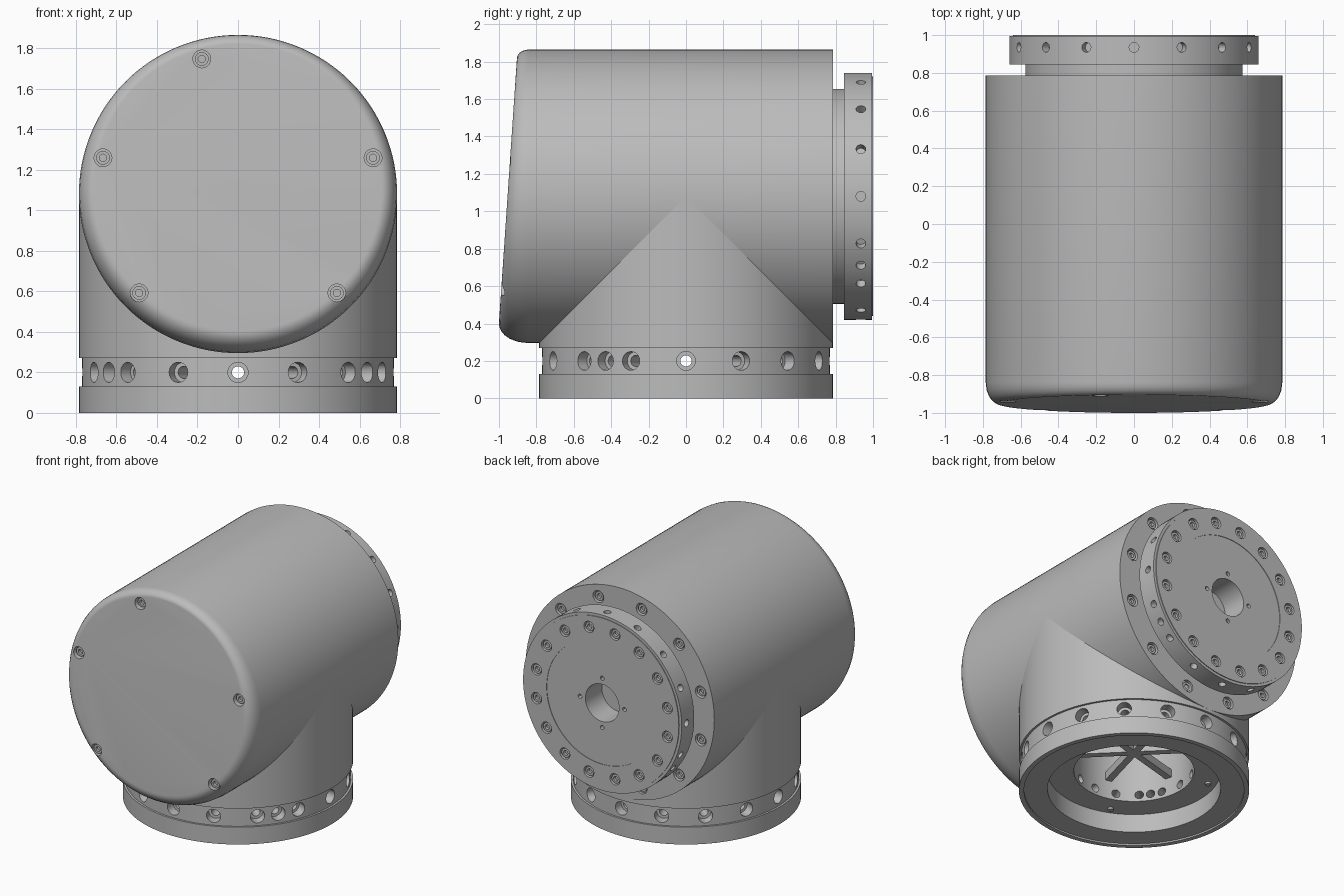
import bpy, bmesh, math
from math import cos, sin, pi, radians
from mathutils import Matrix

cube = bpy.data.objects.get("Cube")
if cube:
    bpy.data.objects.remove(cube)

grey = bpy.data.materials.new("machined_grey")
grey.use_nodes = True
COLOUR = (0.5, 0.5, 0.5, 1)
grey.diffuse_color = COLOUR
grey.node_tree.nodes["Principled BSDF"].inputs["Base Color"].default_value = COLOUR

R, AXIS_Z, SEAM = 0.785, 1.08, 0.84
UP = Matrix.Identity(4)
CENTRE = Matrix.Translation((0, 0, AXIS_Z))
BACK = CENTRE @ Matrix.Rotation(-pi / 2, 4, 'X')    # local z points to +y
FRONT = CENTRE @ Matrix.Rotation(pi / 2, 4, 'X')    # local z points to -y


def lathe(name, profile, frames=(UP,), segs=96, loop=False):
    """Revolve (radius, height) points about local z, once per frame."""
    bm = bmesh.new()
    for m in frames:
        rings = []
        for r, h in profile:
            count = segs if r > 0 else 1
            rings.append([bm.verts.new(m @ Matrix.Rotation(2 * pi * i / segs, 4, 'Z')
                                       @ Matrix.Translation((r, 0, h)).to_translation())
                          for i in range(count)])
        pairs = list(zip(rings, rings[1:]))
        if loop:
            pairs.append((rings[-1], rings[0]))
        for a, b in pairs:
            for i in range(segs):
                j = (i + 1) % segs
                quad = [a[i % len(a)], a[j % len(a)], b[j % len(b)], b[i % len(b)]]
                bm.faces.new(list(dict.fromkeys(quad)))
    bmesh.ops.recalc_face_normals(bm, faces=bm.faces)
    return make(name, bm)


def make(name, bm):
    mesh = bpy.data.meshes.new(name)
    bm.to_mesh(mesh)
    bm.free()
    obj = bpy.data.objects.new(name, mesh)
    bpy.context.collection.objects.link(obj)
    mesh.materials.append(grey)
    return obj


def select(obj):
    bpy.ops.object.select_all(action='DESELECT')
    obj.select_set(True)
    bpy.context.view_layer.objects.active = obj


def cut(obj, cutter):
    cutter.hide_render = True
    mod = obj.modifiers.new("cut", 'BOOLEAN')
    mod.operation, mod.solver, mod.object = 'DIFFERENCE', 'EXACT', cutter
    select(obj)
    bpy.ops.object.modifier_apply(modifier=mod.name)
    bpy.data.objects.remove(cutter)


def spaced(n, phase=0):
    return [phase + 360 * i / n for i in range(n)]


def axial(base, angles, r, h):
    """Frames on a bolt circle, pointing along the base axis."""
    return [base @ Matrix.Translation((r * cos(radians(a)), r * sin(radians(a)), h))
            for a in angles]


def radial(base, angles, h):
    """Frames on the base axis, pointing outwards."""
    return [base @ Matrix.Translation((0, 0, h)) @ Matrix.Rotation(radians(a), 4, 'Z')
            @ Matrix.Rotation(pi / 2, 4, 'Y') for a in angles]


def drill(r, low, high):
    return [(0, low), (r, low), (r, high), (0, high)]


def face_y(z):
    return -1 + 0.068 * (z - 0.405)


SCREW = [(0, -0.03), (0.018, -0.03), (0.018, -0.01), (0.034, -0.01),
         (0.034, -0.06), (0, -0.06)]

# Horizontal housing with a leaning, rounded front cap
steps = [sin(radians(a)) for a in (90, 82, 74, 64, 52, 38, 20)]
body = lathe("housing", [(R, SEAM + s) for s in steps] + [(R, SEAM), (R, -R), (0, -R)],
             [FRONT], 128)
bm = bmesh.new()
bm.from_mesh(body.data)
for v in bm.verts:
    s = -SEAM - v.co.y
    if s > 0.001:
        s = min(s, 1)
        fillet = 0.045 + 0.065 * (AXIS_Z + R - v.co.z) / (2 * R)
        k = 1 - fillet * (1 - math.sqrt(1 - s * s)) / R
        v.co.x *= k
        v.co.z = AXIS_Z + (v.co.z - AXIS_Z) * k
        v.co.y = -SEAM + s * (face_y(v.co.z) + SEAM)
bm.edges.ensure_lookup_table()
open_edges = [e for e in bm.edges if e.is_boundary]
bmesh.ops.contextual_create(bm, geom=open_edges)
bmesh.ops.recalc_face_normals(bm, faces=bm.faces)
bm.to_mesh(body.data)
bm.free()
cut(body, lathe("bore_cutter", drill(0.42, 0, 1.0)))

# Screws in the front cap
cap_frames = []
for a in (15, 105, 165, 225, 315):
    z = AXIS_Z + 0.69 * sin(radians(a))
    cap_frames += axial(FRONT, [a], 0.69, -face_y(z))
cut(body, lathe("cap_hole_cutter", drill(0.044, -0.045, 0.2), cap_frames, 20))
sunk = [m @ Matrix.Translation((0, 0, -0.01)) for m in cap_frames]
cap_screws = lathe("cap_screws", SCREW, sunk, 16)

# Screws in the rear rim
rim_frames = axial(BACK, spaced(12, 15), 0.695, R)
cut(body, lathe("rim_hole_cutter", drill(0.045, -0.04, 0.1), rim_frames, 20))
rim_screws = lathe("rim_screws", SCREW, rim_frames, 16)

# Upright base tube with groove, lip, inner shelf and bore
base = lathe("base_tube", [
    (0.75, 0), (R, 0), (R, 0.13), (0.77, 0.13), (0.77, 0.27), (R, 0.27), (R, 1.07),
    (0.41, 1.07), (0.41, 0.15), (0.59, 0.15), (0.59, 0.012), (0.75, 0.012)],
    segs=128, loop=True)
side_holes = spaced(16) + [-34, -146]
stepped = [(0, 0.36), (0.03, 0.36), (0.03, 0.7), (0.05, 0.7), (0.05, 0.85), (0, 0.85)]
cut(base, lathe("side_hole_cutter", stepped, radial(UP, side_holes, 0.2), 20))
shelf_pins = lathe("shelf_pins", drill(0.02, 0, 0.02),
                   axial(UP, spaced(4, 67.5), 0.53, 0.135), 16)

# Crossing webs inside the bore
bm = bmesh.new()
for a in (15, 75, 135):
    bmesh.ops.create_cube(bm, size=1, matrix=Matrix.Translation((0, 0, 0.32))
                          @ Matrix.Rotation(radians(a), 4, 'Z')
                          @ Matrix.Diagonal((0.83, 0.05, 0.06, 1)))
webs = make("bore_webs", bm)

# Rear output flange with neck, centre bore and face step
flange = lathe("output_flange", [
    (0, 0.75), (0.575, 0.75), (0.575, 0.845), (0.66, 0.845), (0.66, 0.994), (0.64, 0.994),
    (0.64, 1), (0.46, 1), (0.46, 0.996), (0.14, 0.996), (0.14, 0.8), (0, 0.8)], [BACK], 128)
flange_frames = axial(BACK, spaced(16, 11.25), 0.555, 1)
cut(flange, lathe("flange_hole_cutter", drill(0.042, -0.035, 0.1), flange_frames, 20))
cut(flange, lathe("pin_hole_cutter", drill(0.016, -0.04, 0.1),
                  axial(BACK, spaced(4), 0.185, 1), 12))
cut(flange, lathe("edge_hole_cutter", drill(0.026, 0.61, 0.75),
                  radial(BACK, spaced(16) + [34, 146], 0.935), 16))
flange_screws = lathe("flange_screws", SCREW, flange_frames, 16)

for obj in (body, base, flange, cap_screws, rim_screws, flange_screws, shelf_pins):
    select(obj)
    bpy.ops.object.shade_smooth_by_angle(angle=radians(30))
